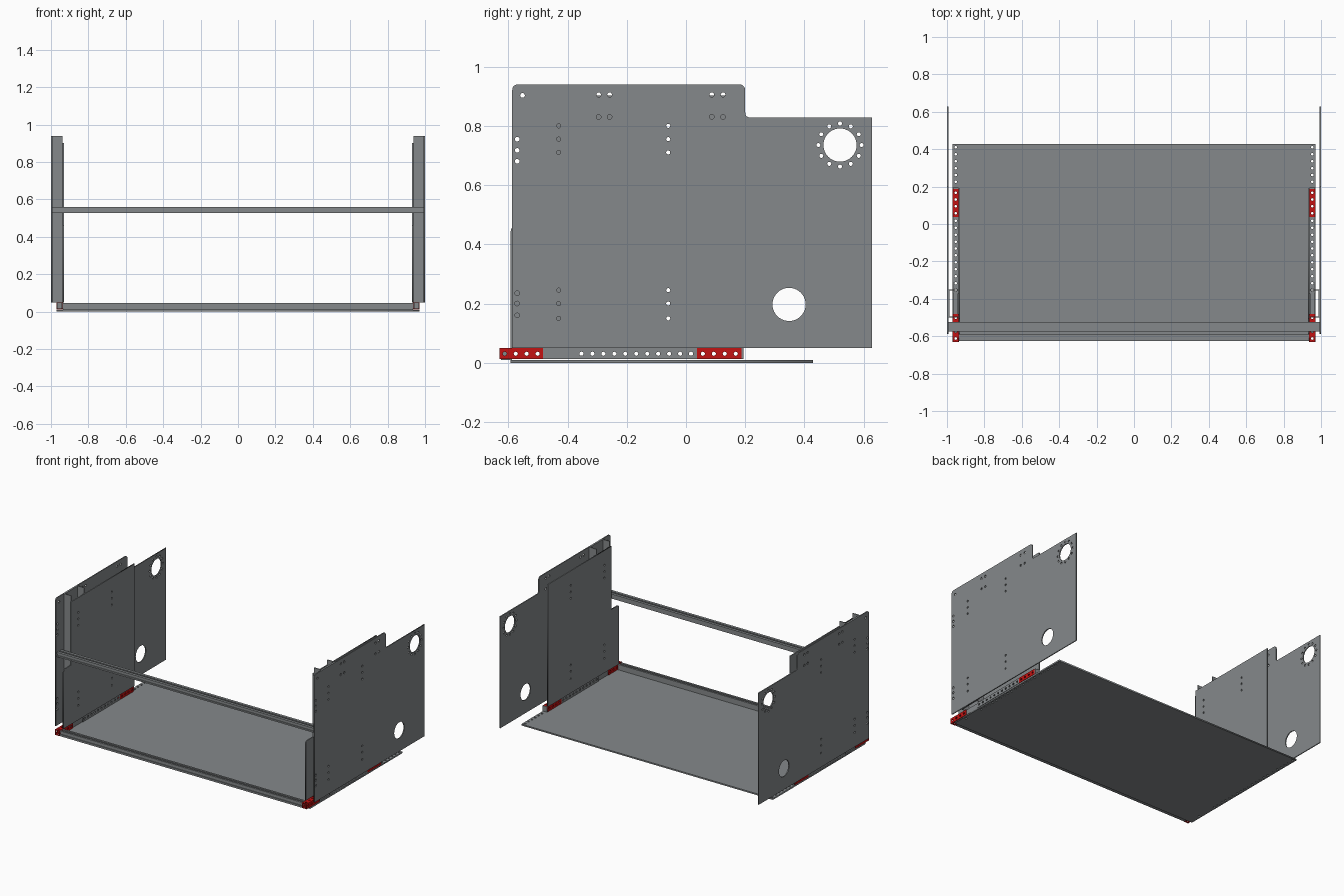
import bpy, bmesh, math
from mathutils import Vector

if "Cube" in bpy.data.objects:
    bpy.data.objects.remove(bpy.data.objects["Cube"])


def material(name, rgb):
    m = bpy.data.materials.new(name)
    m.diffuse_color = (*rgb, 1)
    m.use_nodes = True
    m.node_tree.nodes["Principled BSDF"].inputs["Base Color"].default_value = m.diffuse_color
    return m


GREY = material("steel grey", (0.235, 0.25, 0.258))
RED = material("red", (0.55, 0.006, 0.006))


def finish(name, bm, mat):
    bmesh.ops.recalc_face_normals(bm, faces=bm.faces)
    me = bpy.data.meshes.new(name)
    bm.to_mesh(me)
    bm.free()
    me.materials.append(mat)
    ob = bpy.data.objects.new(name, me)
    bpy.context.collection.objects.link(ob)
    return ob


def circle(u, v, r, n=16):
    return [(u + r * math.cos(2 * math.pi * i / n), v + r * math.sin(2 * math.pi * i / n)) for i in range(n)]


def rounded(points):
    """Outline of (u, v, corner radius) with softened corners."""
    out = []
    for i, (u, v, r) in enumerate(points):
        c = Vector((u, v))
        if r == 0:
            out.append((u, v))
            continue
        a = c + (Vector(points[i - 1][:2]) - c).normalized() * r
        b = c + (Vector(points[(i + 1) % len(points)][:2]) - c).normalized() * r
        for k in range(6):
            t = k / 5
            p = a * (1 - t) ** 2 + c * 2 * t * (1 - t) + b * t * t
            out.append((p.x, p.y))
    return out


def rect(u0, u1, v0, v1):
    return [(u0, v0), (u1, v0), (u1, v1), (u0, v1)]


def sheet(bm, outline, holes, axis, w0, w1):
    """Add a perforated sheet to bm; axis is the direction of its thickness."""
    cu = bpy.data.curves.new("outline", 'CURVE')
    cu.dimensions = '2D'
    cu.fill_mode = 'BOTH'
    cu.extrude = abs(w1 - w0) / 2
    for loop in [outline] + holes:
        s = cu.splines.new('POLY')
        s.points.add(len(loop) - 1)
        for p, (u, v) in zip(s.points, loop):
            p.co = (u, v, 0, 1)
        s.use_cyclic_u = True
    ob = bpy.data.objects.new("outline", cu)
    bpy.context.collection.objects.link(ob)
    me = bpy.data.meshes.new_from_object(ob.evaluated_get(bpy.context.evaluated_depsgraph_get()))
    mid = (w0 + w1) / 2
    for v in me.vertices:
        x, y, z = v.co
        v.co = (z + mid, x, y) if axis == 'x' else (x, y, z + mid)
    old = len(bm.verts)
    bm.from_mesh(me)
    bm.verts.ensure_lookup_table()
    bmesh.ops.remove_doubles(bm, verts=bm.verts[old:], dist=1e-5)
    bpy.data.objects.remove(ob)
    bpy.data.curves.remove(cu)
    bpy.data.meshes.remove(me)


def plate(name, outline, holes, axis, w0, w1, mat=GREY):
    bm = bmesh.new()
    sheet(bm, outline, holes, axis, w0, w1)
    return finish(name, bm, mat)


def prism(name, profile, w0, w1, axis, mat=GREY):
    """Extrude a (u, v) profile: along x it is (y, z), along z it is (x, y)."""
    bm = bmesh.new()
    place = (lambda u, v, w: (w, u, v)) if axis == 'x' else (lambda u, v, w: (u, v, w))
    a = [bm.verts.new(place(u, v, w0)) for u, v in profile]
    b = [bm.verts.new(place(u, v, w1)) for u, v in profile]
    bm.faces.new(a)
    bm.faces.new(b)
    for i in range(len(a)):
        j = (i + 1) % len(a)
        bm.faces.new((a[i], a[j], b[j], b[i]))
    return finish(name, bm, mat)


def perforated_tube(name, xc, y0, y1, ys, mat):
    """Square tube along y with holes through all four walls."""
    h, t, z0, z1 = 0.018, 0.004, 0.012, 0.049
    zc = (z0 + z1) / 2
    bm = bmesh.new()
    for x in (xc - h, xc + h - t):
        sheet(bm, rect(y0, y1, z0, z1), [circle(y, zc, 0.007, 12) for y in ys], 'x', x, x + t)
    for z in (z0, z1 - t):
        sheet(bm, rect(xc - h + t, xc + h - t, y0, y1), [circle(xc, y, 0.007, 12) for y in ys], 'z', z, z + t)
    return finish(name, bm, mat)


PITCH = 0.037
RAIL_X = 0.953
rail_holes = [-0.353 + PITCH * i for i in range(11)]
front_holes = [-0.612 + PITCH * i for i in range(4)]
back_holes = [0.057 + PITCH * i for i in range(4)]
tail_holes = [0.225 + PITCH * i for i in range(6)]

# base tray
base_holes = [circle(s * RAIL_X, y, 0.007, 12) for s in (-1, 1)
              for y in rail_holes + back_holes + tail_holes + [front_holes[-1]]]
plate("base_tray", rect(-0.97, 0.97, -0.592, 0.428), base_holes, 'z', 0.0, 0.01)

# hole patterns of the side plates
mounts = [circle(y, z, 0.007, 10) for y in (-0.43, -0.06) for z in (0.15, 0.2, 0.245, 0.71, 0.755, 0.8)]
pairs = [(y, z) for y in (-0.295, -0.258, 0.087, 0.125) for z in (0.83, 0.905)]
edge = [(-0.552, 0.903), (-0.552, 0.54)] + [(-0.57, z) for z in (0.16, 0.2, 0.235, 0.68, 0.717, 0.755)]
outer_holes = mounts + [circle(y, z, 0.008, 12) for y, z in pairs + edge]
outer_holes += [circle(0.52, 0.735, 0.056, 40), circle(0.348, 0.197, 0.056, 40)]
outer_holes += [circle(y, z, 0.007, 10) for y, z in circle(0.52, 0.735, 0.073, 12)]
outer_outline = rounded([(-0.587, 0.05, 0), (0.628, 0.05, 0), (0.628, 0.828, 0),
                         (0.2, 0.828, 0.018), (0.2, 0.94, 0.022), (-0.587, 0.94, 0.022)])
inner_outline = rounded([(-0.592, 0.05, 0), (0.19, 0.05, 0), (0.19, 0.902, 0),
                         (-0.508, 0.902, 0), (-0.508, 0.462, 0), (-0.592, 0.462, 0.02)])

for s, side in ((-1, "left"), (1, "right")):
    # side walls
    plate(side + "_outer_plate", outer_outline, outer_holes, 'x', s * 0.993, s * 1.0)
    plate(side + "_inner_plate", inner_outline, mounts, 'x', s * 0.93, s * 0.937)
    # upright channel between the walls
    channel = [(0.993, -0.5), (0.937, -0.5), (0.937, -0.494), (0.987, -0.494),
               (0.987, -0.356), (0.937, -0.356), (0.937, -0.35), (0.993, -0.35)]
    prism(side + "_channel", [(s * x, y) for x, y in channel], 0.05, 0.94, 'z')
    # rails and red connectors under the walls
    perforated_tube(side + "_rail", s * RAIL_X, -0.372, 0.037, rail_holes, GREY)
    perforated_tube(side + "_front_connector", s * RAIL_X, -0.63, -0.482, front_holes, RED)
    perforated_tube(side + "_back_connector", s * RAIL_X, 0.037, 0.187, back_holes, RED)
    prism(side + "_rail_joint", rect(-0.482, -0.372, 0.012, 0.049), s * 0.94, s * 0.966, 'x')
    prism(side + "_rail_end", rect(0.187, 0.194, 0.012, 0.049), s * 0.937, s * 0.969, 'x')


def slotted(y0, y1, z0, z1, d=0.006):
    """Bar section with a shallow slot on its front and top."""
    zm, ym = (z0 + z1) / 2, (y0 + y1) / 2
    return [(y0, z0), (y1, z0), (y1, z1), (ym + d, z1), (ym + d, z1 - d), (ym - d, z1 - d), (ym - d, z1),
            (y0, z1), (y0, zm + d), (y0 + d, zm + d), (y0 + d, zm - d), (y0, zm - d)]


# cross bars
prism("upper_cross_bar", slotted(-0.575, -0.525, 0.528, 0.56), -1.0, 1.0, 'x')
prism("lower_cross_bar", slotted(-0.625, -0.587, 0.01, 0.047), -0.936, 0.936, 'x')
